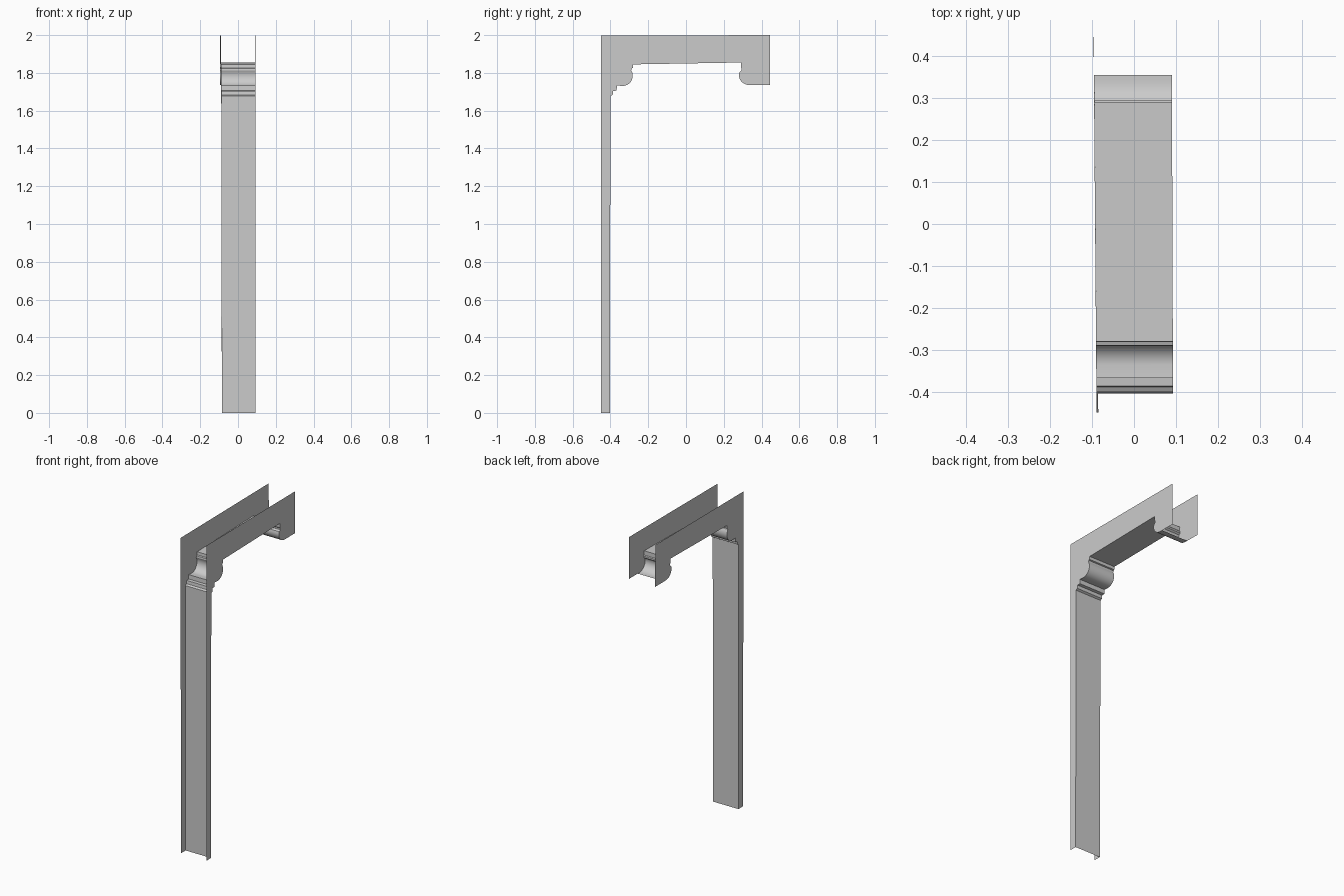
import bpy, bmesh, math

if "Cube" in bpy.data.objects:
    bpy.data.objects.remove(bpy.data.objects["Cube"])


def left_x(y, z):
    # left plate leans out very slightly
    return -0.085 - 0.002 * z - 0.008 * (y + 0.45)


def right_x(y, z):
    return 0.093 - 0.0035 * (y + 0.45)


def curve(cy, cz, ry, rz, a0, a1, n=10):
    # elliptical run of (y, z) points
    out = []
    for i in range(n + 1):
        a = math.radians(a0 + (a1 - a0) * i / n)
        out.append((cy + ry * math.cos(a), cz + rz * math.sin(a)))
    return out


def make(name, verts, faces):
    me = bpy.data.meshes.new(name)
    me.from_pydata(verts, [], faces)
    ob = bpy.data.objects.new(name, me)
    bpy.context.collection.objects.link(ob)
    return ob


# Inner edge of the frame: post, small steps, bulging corbel, lintel, far corbel
near = [(-0.403, 0.0), (-0.40, 1.677), (-0.388, 1.684), (-0.386, 1.704),
        (-0.367, 1.706), (-0.366, 1.733)]
near += curve(-0.335, 1.785, 0.053, 0.054, -90, 20)
near += [(-0.290, 1.813), (-0.289, 1.823), (-0.281, 1.826), (-0.280, 1.845)]
far = [(0.290, 1.855), (0.290, 1.828), (0.294, 1.823), (0.294, 1.813)]
far += curve(0.340, 1.787, 0.060, 0.052, 160, 270)
far += [(0.355, 1.735)]
inner = near + far

# Full side plate outline
outline = inner + [(0.445, 1.735), (0.445, 2.0), (-0.449, 1.997), (-0.449, 0.0)]
for name, fx in (("left_side_plate", left_x), ("right_side_plate", right_x)):
    ring = list(range(len(outline)))
    make(name, [(fx(y, z), y, z) for y, z in outline],
         [ring if fx is right_x else ring[::-1]])

# Lining strip that joins the two plates along the inner edge
n = len(inner)
verts = [(left_x(y, z), y, z) for y, z in inner]
verts += [(right_x(y, z), y, z) for y, z in inner]
faces = [(i, i + 1, n + i + 1, n + i) for i in range(n - 1)]
lining = make("inner_lining", verts, faces)
bpy.context.view_layer.objects.active = lining
lining.select_set(True)
bpy.ops.object.shade_smooth_by_angle(angle=math.radians(30))
